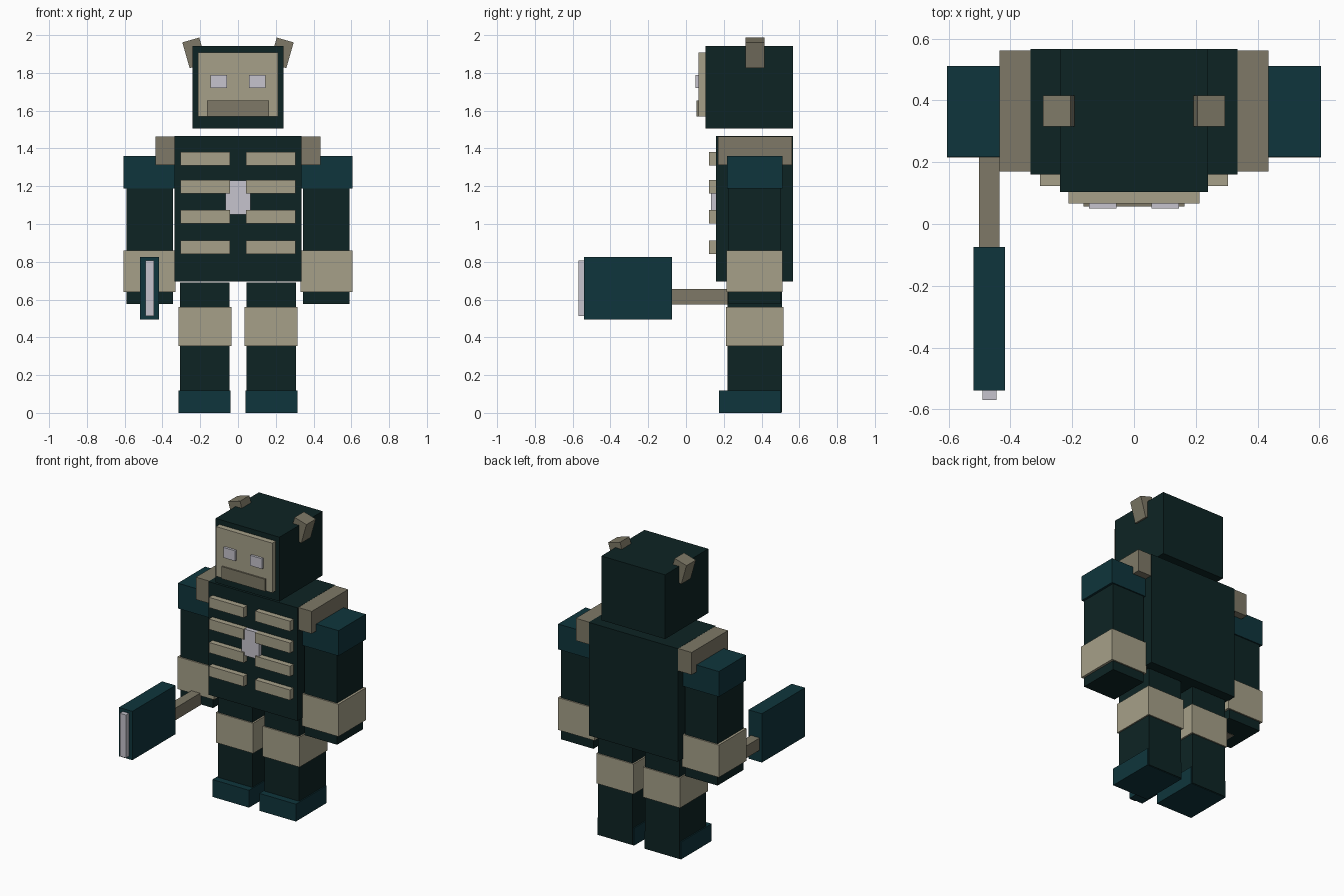
import bpy, math
from mathutils import Vector

cube = bpy.data.objects.get("Cube")
if cube:
    bpy.data.objects.remove(cube, do_unlink=True)


def material(name, rgb):
    """Flat material from 0-255 display colour."""
    lin = [((c / 255 + 0.055) / 1.055) ** 2.4 for c in rgb]
    m = bpy.data.materials.new(name)
    m.use_nodes = True
    m.diffuse_color = (*lin, 1)
    bsdf = m.node_tree.nodes["Principled BSDF"]
    bsdf.inputs["Base Color"].default_value = (*lin, 1)
    bsdf.inputs["Roughness"].default_value = 0.9
    return m


DARK = material("dark green", (13, 36, 36))
TEAL = material("deep teal", (15, 53, 60))
BONE = material("bone", (166, 160, 137))
TAN = material("shaded bone", (126, 121, 103))
PALE = material("pale grey", (198, 196, 205))


def box(name, mat, x, y, z, tilt=0):
    """Block spanning the given (min, max) ranges, tilted about y."""
    spans = (x, y, z)
    bpy.ops.mesh.primitive_cube_add(
        size=1, location=[sum(s) / 2 for s in spans], rotation=(0, tilt, 0))
    ob = bpy.context.object
    ob.name = name
    size = Vector([abs(b - a) for a, b in spans])
    for v in ob.data.vertices:
        v.co = v.co * size
    ob.data.materials.append(mat)
    return ob


def pair(name, mat, x, y, z, tilt=0):
    """Matching blocks on the left (+x) and right (-x)."""
    box("left_" + name, mat, x, y, z, tilt)
    box("right_" + name, mat, (-x[1], -x[0]), y, z, -tilt)


# Head and face
box("head", DARK, (-0.24, 0.24), (0.103, 0.567), (1.505, 1.942))
box("face_plate", BONE, (-0.212, 0.212), (0.066, 0.11), (1.57, 1.908))
box("mouth", TAN, (-0.163, 0.163), (0.056, 0.07), (1.57, 1.653))
pair("eye", PALE, (0.057, 0.146), (0.05, 0.07), (1.72, 1.79))
pair("horn", TAN, (0.184, 0.277), (0.315, 0.416), (1.835, 1.977), math.radians(16))

# Torso with ribs
box("torso", DARK, (-0.335, 0.335), (0.16, 0.567), (0.695, 1.465))
for i, z in enumerate((1.345, 1.197, 1.038, 0.877)):
    pair(f"rib_{i + 1}", BONE, (0.043, 0.305), (0.123, 0.17), (z - 0.035, z + 0.035))
box("chest_gem", PALE, (-0.066, 0.066), (0.133, 0.17), (1.05, 1.23))
pair("shoulder_strap", TAN, (0.32, 0.436), (0.17, 0.562), (1.312, 1.464))

# Arms
pair("arm", DARK, (0.345, 0.59), (0.224, 0.503), (0.577, 1.3))
pair("shoulder_cap", TEAL, (0.335, 0.605), (0.217, 0.511), (1.188, 1.36))
pair("wrist_band", BONE, (0.33, 0.606), (0.215, 0.512), (0.64, 0.86))

# Legs
pair("leg", DARK, (0.046, 0.306), (0.22, 0.507), (0.003, 0.69))
pair("knee_band", BONE, (0.035, 0.315), (0.212, 0.515), (0.355, 0.56))
pair("boot", TEAL, (0.039, 0.314), (0.174, 0.502), (0, 0.118))

# Axe in the right hand
box("axe_handle", TAN, (-0.502, -0.436), (-0.08, 0.36), (0.574, 0.657))
box("axe_head", TEAL, (-0.519, -0.418), (-0.539, -0.075), (0.494, 0.826))
box("axe_blade", PALE, (-0.49, -0.445), (-0.57, -0.53), (0.513, 0.806))
